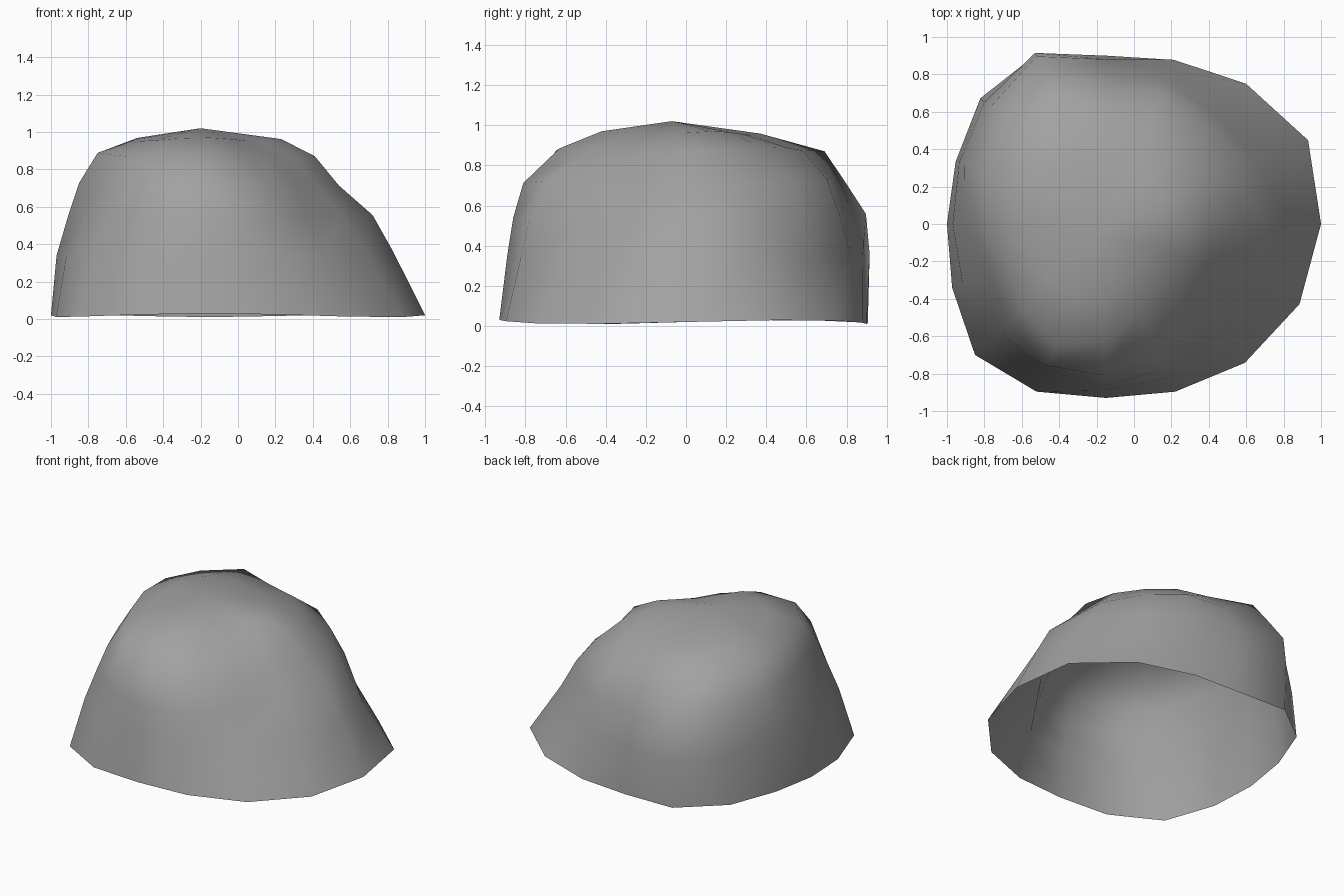
import bpy, bmesh
from math import sin, cos, pi
from mathutils import Vector

if "Cube" in bpy.data.objects:
    bpy.data.objects.remove(bpy.data.objects["Cube"])

# Rock contours: height -> radii every 22.5 degrees, counter-clockwise from +x
CENTRE = Vector((-0.15, 0.0, 0.0))
CONTOURS = [
    (0.02, [1.15, 1.17, 1.06, .95, .90, .98, .95, .87, .85, .89, .99, .97, .93, .97, 1.05, 1.12]),
    (0.35, [.98, .96, .89, .89, .88, .99, .92, .85, .82, .83, .89, .89, .89, .89, .87, .91]),
    (0.55, [.87, .86, .83, .83, .81, .97, .88, .82, .76, .73, .82, .84, .86, .84, .75, .76]),
    (0.72, [.69, .73, .74, .76, .73, .88, .82, .76, .70, .67, .76, .82, .81, .75, .63, .61]),
    (0.88, [.56, .54, .52, .55, .58, .76, .70, .65, .60, .58, .64, .70, .63, .50, .43, .49]),
    (0.96, [.38, .34, .31, .31, .33, .40, .42, .42, .40, .41, .43, .44, .42, .31, .28, .31]),
]
# Weathered hollows and knobs: position, reach, inward depth
DENTS = [
    ((.40, -.48, .50), .25, .04),
    ((-.75, -.52, .68), .22, .03),
    ((-.52, .72, .75), .22, .04),
]

bm = bmesh.new()
rings = []
for level, (z, radii) in enumerate(CONTOURS):
    ring = []
    for i, r in enumerate(radii):
        a = 2 * pi * i / len(radii)
        wobble = 0.01 * sin(3 * a + 1.3 * level)
        p = CENTRE + Vector((r * cos(a), r * sin(a), z + wobble))
        for spot, reach, depth in DENTS:
            d = (p - Vector(spot)).length
            if d < reach:
                p -= Vector((cos(a), sin(a), 0)) * depth * (1 - d / reach)
        ring.append(bm.verts.new(p))
    rings.append(ring)

# Skin between the contours, open underneath
for low, high in zip(rings, rings[1:]):
    n = len(low)
    for i in range(n):
        j = (i + 1) % n
        bm.faces.new((low[i], low[j], high[j], high[i]))
crown = bm.verts.new((-0.2, -0.07, 1.02))
for i in range(16):
    bm.faces.new((rings[-1][i], rings[-1][(i + 1) % 16], crown))

mesh = bpy.data.meshes.new("rock")
bm.to_mesh(mesh)
bm.free()
rock = bpy.data.objects.new("rock", mesh)
bpy.context.collection.objects.link(rock)
for f in mesh.polygons:
    f.use_smooth = True

# Dark grey stone
stone = bpy.data.materials.new("stone")
stone.diffuse_color = (0.36, 0.36, 0.36, 1)
stone.use_nodes = True
stone.node_tree.nodes["Principled BSDF"].inputs["Base Color"].default_value = stone.diffuse_color
mesh.materials.append(stone)
